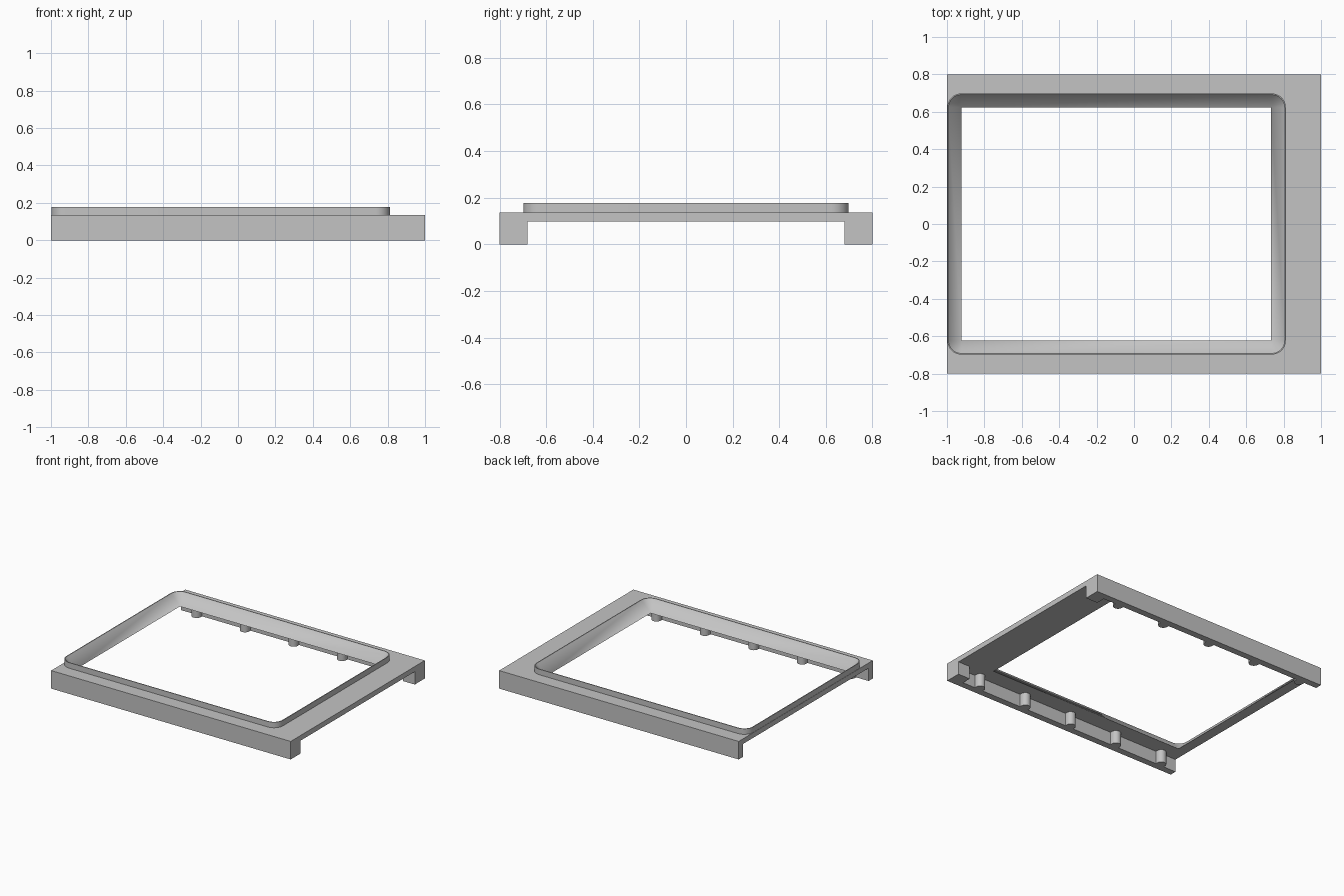
import bpy, bmesh, math

cube = bpy.data.objects.get("Cube")
if cube:
    bpy.data.objects.remove(cube, do_unlink=True)

grey = bpy.data.materials.new("plain_grey")
grey.use_nodes = True
grey.diffuse_color = (0.55, 0.55, 0.55, 1)
grey.node_tree.nodes["Principled BSDF"].inputs["Base Color"].default_value = (0.55, 0.55, 0.55, 1)

UNDER, DECK, RIM = 0.097, 0.136, 0.178   # plate underside, plate top, rim top
STEPS = 8                                # segments per rounded corner


def finish(name, bm):
    bmesh.ops.remove_doubles(bm, verts=bm.verts, dist=0.0001)
    bmesh.ops.recalc_face_normals(bm, faces=bm.faces)
    mesh = bpy.data.meshes.new(name)
    bm.to_mesh(mesh)
    bm.free()
    mesh.materials.append(grey)
    obj = bpy.data.objects.new(name, mesh)
    bpy.context.collection.objects.link(obj)
    bpy.ops.object.select_all(action='DESELECT')
    obj.select_set(True)
    bpy.context.view_layer.objects.active = obj
    bpy.ops.object.shade_smooth_by_angle(angle=math.radians(25))
    return obj


def loop(x0, x1, y, z, r=0.0):
    """Rectangle with corner radius r; every loop has the same point count."""
    pts = []
    corners = ((x1 - r, y - r), (x0 + r, y - r), (x0 + r, r - y), (x1 - r, r - y))
    for quarter, (cx, cy) in enumerate(corners):
        for i in range(STEPS + 1):
            a = (quarter + i / STEPS) * math.pi / 2
            pts.append((cx + r * math.cos(a), cy + r * math.sin(a), z))
    return pts


# Plate with raised rim and sloped opening: a closed chain of loops
loops = [
    loop(-1, 1, 0.8, UNDER),
    loop(-1, 1, 0.8, DECK),
    loop(-0.998, 0.812, 0.698, DECK, 0.075),
    loop(-0.998, 0.812, 0.698, RIM, 0.075),
    loop(-0.992, 0.806, 0.692, RIM, 0.069),
    loop(-0.922, 0.732, 0.624, UNDER),
]
bm = bmesh.new()
rings = [[bm.verts.new(p) for p in pts] for pts in loops]
for a, b in zip(rings, rings[1:] + rings[:1]):
    for i in range(len(a)):
        j = (i + 1) % len(a)
        bm.faces.new((a[i], a[j], b[j], b[i]))
finish("frame_plate", bm)

# Side rails: thin wall, thick block at one end, five half-round ribs inside
RIB_R = 0.035
outline = [(-1, -0.8), (1, -0.8), (1, -0.68), (0.9, -0.68), (0.9, -0.75)]
for k in range(5):
    cx = 0.76 - 0.405 * k
    outline.append((cx + RIB_R, -0.75))
    for i in range(13):
        a = math.pi * i / 12
        outline.append((cx + RIB_R * math.cos(a), -0.735 + RIB_R * math.sin(a)))
    outline.append((cx - RIB_R, -0.75))
outline.append((-1, -0.75))

for name, side in (("front_rail", 1), ("back_rail", -1)):
    bm = bmesh.new()
    base = bm.faces.new([bm.verts.new((x, y * side, 0)) for x, y in outline])
    top = bmesh.ops.extrude_face_region(bm, geom=[base])["geom"]
    bmesh.ops.translate(bm, vec=(0, 0, UNDER),
                        verts=[v for v in top if isinstance(v, bmesh.types.BMVert)])
    finish(name, bm)
